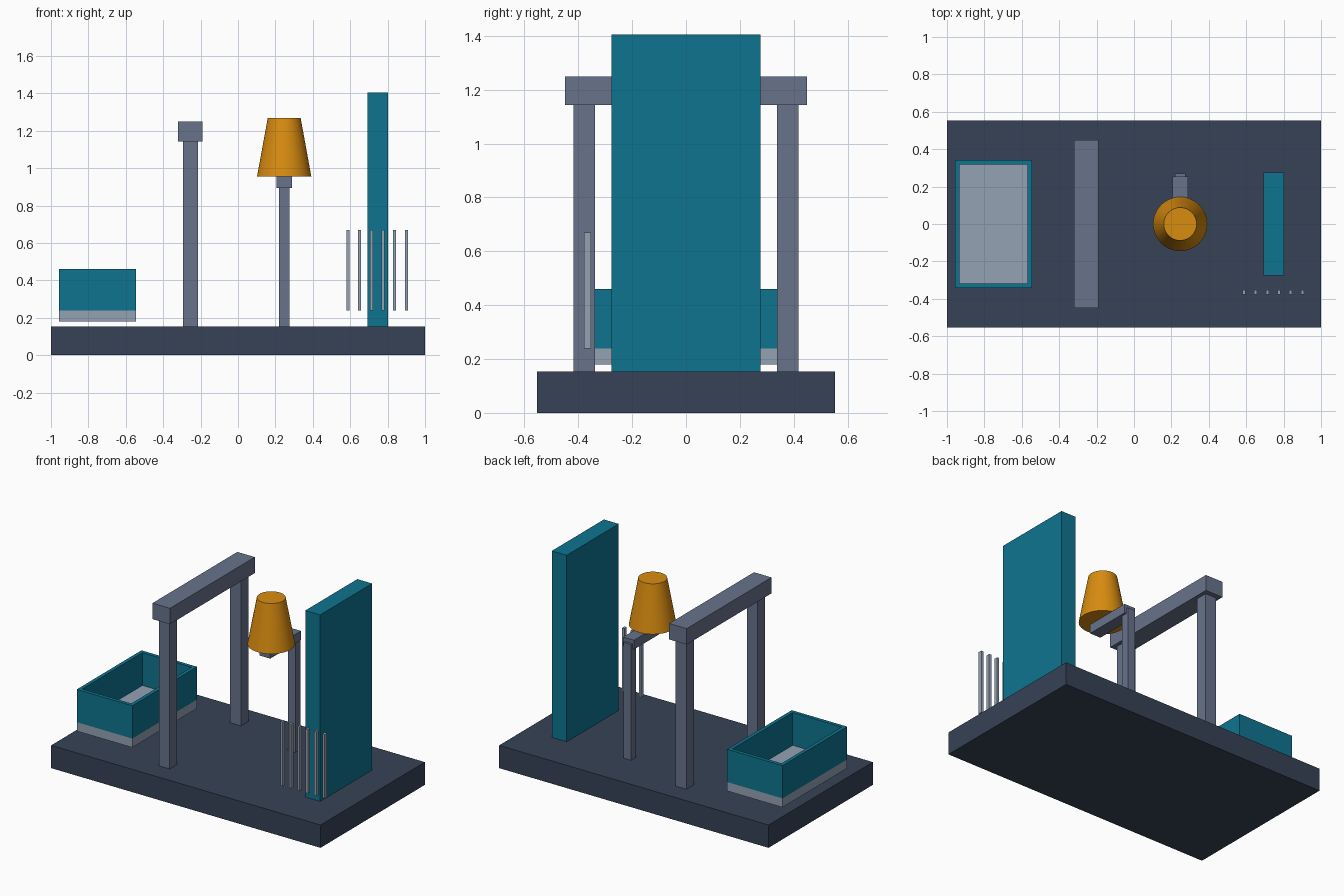
import bpy, bmesh, math
from mathutils import Vector

default = bpy.data.objects.get("Cube")
if default:
    bpy.data.objects.remove(default, do_unlink=True)


def material(name, rgb):
    """Flat material from 0-255 display values, stored as linear."""
    linear = [((c / 255 + 0.055) / 1.055) ** 2.4 for c in rgb] + [1.0]
    mat = bpy.data.materials.new(name)
    mat.use_nodes = True
    mat.diffuse_color = linear
    mat.node_tree.nodes["Principled BSDF"].inputs["Base Color"].default_value = linear
    return mat


navy = material("dark_slate", (55, 66, 86))
slate = material("mid_slate", (104, 115, 139))
silver = material("light_grey", (148, 162, 180))
teal = material("teal", (14, 116, 144))
amber = material("amber", (217, 140, 16))


def finish(name, bm, mat):
    mesh = bpy.data.meshes.new(name)
    bm.to_mesh(mesh)
    bm.free()
    mesh.materials.append(mat)
    obj = bpy.data.objects.new(name, mesh)
    bpy.context.collection.objects.link(obj)
    return obj


def box(name, x, y, z, mat):
    """Box from (min, max) ranges along each axis."""
    bm = bmesh.new()
    bmesh.ops.create_cube(bm, size=1)
    for v in bm.verts:
        v.co = Vector([lo + (c + 0.5) * (hi - lo) for c, (lo, hi) in zip(v.co, (x, y, z))])
    return finish(name, bm, mat)


# Base slab
top = 0.153
box("base", (-1, 1), (-0.553, 0.553), (0, top), navy)

# Open tray: solid floor with a rim of four walls
x0, x1, y1, wall = -0.957, -0.545, 0.343, 0.024
box("tray_floor", (x0, x1), (-y1, y1), (0.18, 0.24), silver)
rim = (0.24, 0.46)
box("tray_wall_right", (x0, x0 + wall), (-y1, y1), rim, teal)
box("tray_wall_left", (x1 - wall, x1), (-y1, y1), rim, teal)
box("tray_wall_front", (x0 + wall, x1 - wall), (-y1, wall - y1), rim, teal)
box("tray_wall_back", (x0 + wall, x1 - wall), (y1 - wall, y1), rim, teal)

# Gantry: two posts and a cross beam
for label, side in (("front", -1), ("back", 1)):
    box("gantry_post_" + label, (-0.295, -0.215),
        sorted((side * 0.338, side * 0.418)), (top, 1.143), slate)
box("gantry_beam", (-0.32, -0.19), (-0.45, 0.45), (1.143, 1.25), slate)

# Hopper stand: post and forward arm
box("hopper_post", (0.22, 0.275), (0.215, 0.27), (top, 0.93), slate)
box("hopper_arm", (0.207, 0.288), (-0.07, 0.255), (0.895, 0.957), slate)

# Tapered hopper
bm = bmesh.new()
bmesh.ops.create_cone(bm, cap_ends=True, segments=48, radius1=0.145, radius2=0.088, depth=0.312)
hopper = finish("hopper", bm, amber)
hopper.location = (0.247, 0, 1.112)
bpy.context.view_layer.objects.active = hopper
hopper.select_set(True)
bpy.ops.object.shade_smooth_by_angle(angle=math.radians(30))
hopper.select_set(False)

# Tall panel
box("panel", (0.693, 0.803), (-0.276, 0.276), (top, 1.405), teal)

# Row of slim upright bars in front of the panel
for i in range(6):
    x = 0.588 + i * 0.0625
    box(f"bar_{i + 1}", (x - 0.008, x + 0.008), (-0.378, -0.353), (0.24, 0.67), silver)
